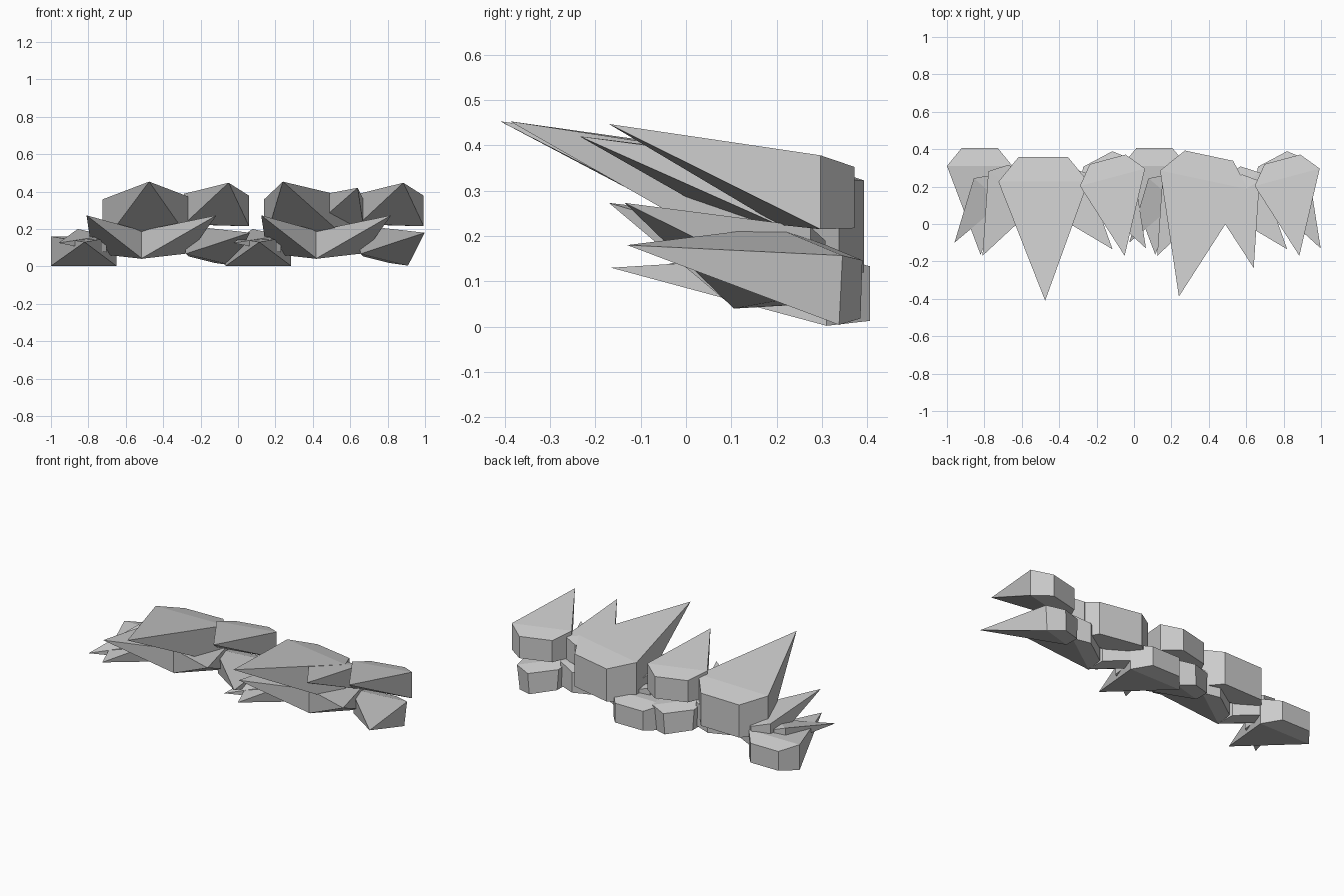
import bpy
import bmesh
from math import sin, cos, radians

default_cube = bpy.data.objects.get("Cube")
if default_cube:
    bpy.data.objects.remove(default_cube, do_unlink=True)

# Single stone colour
stone = bpy.data.materials.new("stone grey")
stone.use_nodes = True
stone.diffuse_color = (0.6, 0.6, 0.6, 1)
stone.node_tree.nodes["Principled BSDF"].inputs["Base Color"].default_value = (0.6, 0.6, 0.6, 1)

PERIOD = 0.934  # spacing of the repeated cluster along the row


def shard(name, tip, centre, width, yaw, left_z, right_z, height, shift=0, taper=1.0, lift=0.0):
    """Spike with a chamfered back that narrows to one front tip."""
    turn = radians(yaw)
    # outline of the back, left shoulder to right shoulder
    outline = [(-1, 0), (-0.55, 0.55), (0.55, 0.55), (1, 0)]
    bm = bmesh.new()
    point = bm.verts.new((tip[0] + shift, tip[1], tip[2]))

    def place(u, v, z):
        x = centre[0] + shift + width * (u * cos(turn) - v * sin(turn))
        y = centre[1] + width * (u * sin(turn) + v * cos(turn))
        return bm.verts.new((x, y, z))

    top, bottom = [], []
    for u, v in outline:
        z = left_z + (right_z - left_z) * (u + 1) / 2
        top.append(place(u, v, z - 0.28 * v * width))
        bottom.append(place(u * taper, v, z - height + lift * v))
    # back walls
    for i in range(len(outline) - 1):
        bm.faces.new((top[i], top[i + 1], bottom[i + 1], bottom[i]))
    # back platform and long front triangle, above and below
    for ring in (top, bottom):
        bm.faces.new(ring)
        bm.faces.new((point, ring[0], ring[-1]))
    # flanks
    bm.faces.new((point, top[0], bottom[0]))
    bm.faces.new((point, bottom[-1], top[-1]))
    bmesh.ops.recalc_face_normals(bm, faces=bm.faces)
    mesh = bpy.data.meshes.new(name)
    bm.to_mesh(mesh)
    bm.free()
    mesh.materials.append(stone)
    obj = bpy.data.objects.new(name, mesh)
    bpy.context.collection.objects.link(obj)
    return obj


# Lower cluster and small upper spike, repeated along the row
for side, shift in (("right", 0), ("left", PERIOD)):
    shard(side + "_base_spike", tip=(-0.82, -0.165, 0.13), centre=(-0.825, 0.31),
          width=0.175, yaw=0, left_z=0.16, right_z=0.16, height=0.158, shift=shift, lift=0.02)
    shard(side + "_thin_spike", tip=(-0.96, -0.1, 0.125), centre=(-0.78, 0.18),
          width=0.1, yaw=-40, left_z=0.2, right_z=0.165, height=0.09, shift=shift)
    shard(side + "_outward_spike", tip=(-0.81, -0.17, 0.273), centre=(-0.645, 0.195),
          width=0.16, yaw=-33, left_z=0.22, right_z=0.19, height=0.15, shift=shift)
    shard(side + "_inward_spike", tip=(-0.115, -0.135, 0.273), centre=(-0.39, 0.19),
          width=0.155, yaw=33, left_z=0.19, right_z=0.22, height=0.15, shift=shift)
    shard(side + "_low_end_spike", tip=(0.064, -0.13, 0.18), centre=(-0.152, 0.27),
          width=0.16, yaw=28, left_z=0.22, right_z=0.157, height=0.153, shift=shift,
          taper=0.9)
    shard(side + "_upper_end_spike", tip=(-0.05, -0.17, 0.447), centre=(-0.115, 0.25),
          width=0.18, yaw=15, left_z=0.388, right_z=0.378, height=0.163, shift=shift)

# Large upper spikes
shard("right_large_spike", tip=(-0.475, -0.41, 0.453), centre=(-0.485, 0.226),
      width=0.24, yaw=0, left_z=0.358, right_z=0.365, height=0.24)
shard("left_large_spike", tip=(0.24, -0.388, 0.453), centre=(0.374, 0.236),
      width=0.24, yaw=-12, left_z=0.358, right_z=0.365, height=0.24)

# Small crossing spike sunk into the left large spike
shard("crossing_spike", tip=(0.64, -0.235, 0.42), centre=(0.55, 0.16),
      width=0.14, yaw=30, left_z=0.38, right_z=0.358, height=0.145)
